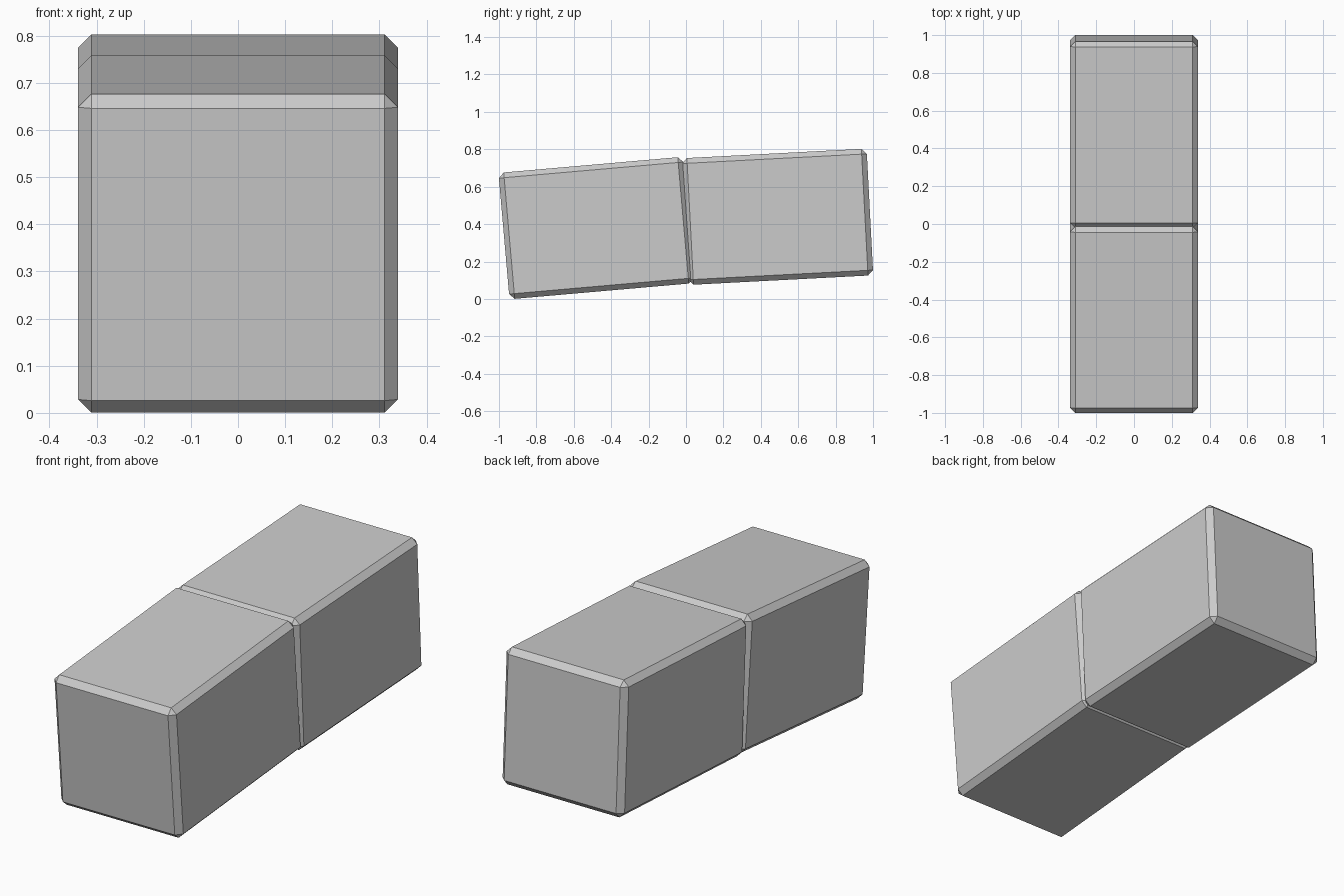
import bpy, bmesh
from math import radians

if "Cube" in bpy.data.objects:
    bpy.data.objects.remove(bpy.data.objects["Cube"])


def chamfered_block(name, size, chamfer, location, tilt):
    """Box with flat chamfers on every edge, tilted about the x axis."""
    bm = bmesh.new()
    bmesh.ops.create_cube(bm, size=1)
    bmesh.ops.scale(bm, vec=size, verts=bm.verts)
    bmesh.ops.bevel(bm, geom=bm.edges[:], offset=chamfer, segments=1,
                    affect='EDGES', offset_type='OFFSET')
    mesh = bpy.data.meshes.new(name)
    bm.to_mesh(mesh)
    bm.free()
    obj = bpy.data.objects.new(name, mesh)
    obj.location = location
    obj.rotation_euler.x = radians(tilt)
    bpy.context.collection.objects.link(obj)
    return obj


SIZE = (0.678, 0.99, 0.678)
CHAMFER = 0.028

# Lower front block and slightly raised rear block
chamfered_block("front_block", SIZE, CHAMFER, (0, -0.480, 0.379), 5)
chamfered_block("rear_block", SIZE, CHAMFER, (0, 0.489, 0.439), 3)
